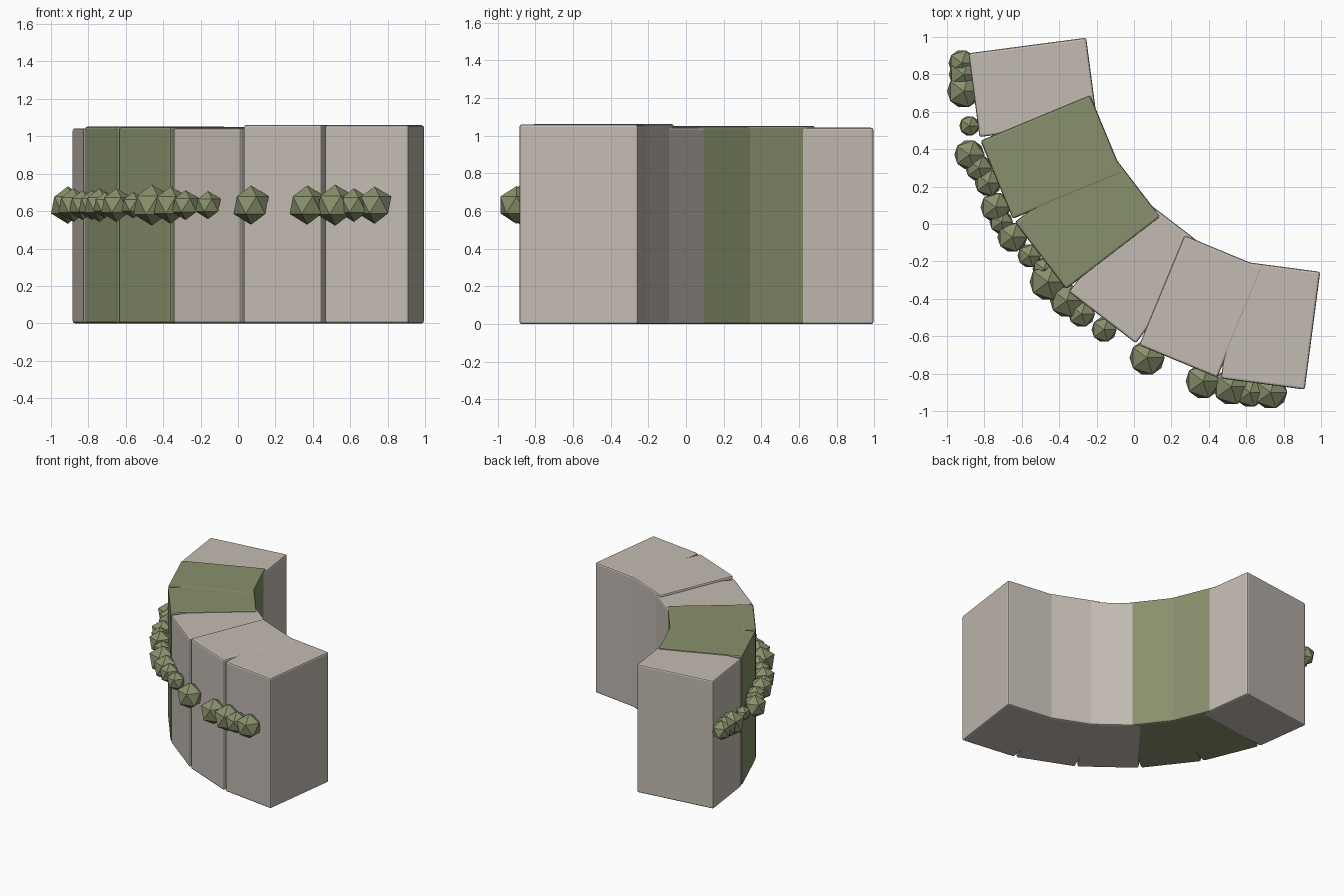
import bpy
import bmesh
from math import cos, sin, radians
from mathutils import Matrix, Vector

cube = bpy.data.objects.get("Cube")
if cube:
    bpy.data.objects.remove(cube, do_unlink=True)


def make_material(name, colour):
    mat = bpy.data.materials.new(name)
    mat.use_nodes = True
    mat.diffuse_color = (*colour, 1)
    mat.node_tree.nodes["Principled BSDF"].inputs["Base Color"].default_value = (*colour, 1)
    return mat


stone = make_material("pale stone", (0.55, 0.50, 0.45))
moss = make_material("moss green", (0.25, 0.28, 0.15))


def add_object(name, bm, material):
    mesh = bpy.data.meshes.new(name)
    bm.to_mesh(mesh)
    bm.free()
    mesh.materials.append(material)
    obj = bpy.data.objects.new(name, mesh)
    bpy.context.collection.objects.link(obj)
    return obj


# Curved wall: six blocks fanned around a common centre
ARC_CENTRE = Vector((0.923, 0.923, 0))
OUTER_RADIUS = 1.794
DEPTH = 0.635
WIDTH = 0.452
ARC_STEP = 15


def wall_block(index, height, material):
    angle = radians(180 + ARC_STEP * (index + 0.5))
    radius = OUTER_RADIUS - DEPTH / 2
    place = (Matrix.Translation(ARC_CENTRE)
             @ Matrix.Rotation(angle, 4, "Z")
             @ Matrix.Translation((radius, 0, height / 2))
             @ Matrix.Diagonal((DEPTH, WIDTH, height, 1)))
    bm = bmesh.new()
    bmesh.ops.create_cube(bm, size=1, matrix=place)
    block = add_object(f"wall_block_{index + 1}", bm, material)
    bevel = block.modifiers.new("worn edges", "BEVEL")
    bevel.width = 0.012
    bevel.segments = 2


blocks = [(1.042, stone), (1.052, moss), (1.050, moss),
          (1.043, stone), (1.061, stone), (1.059, stone)]
for index, (height, material) in enumerate(blocks):
    wall_block(index, height, material)

# Moss clumps strung along the outer face: x, y, radius
MOSS_HEIGHT = 0.632
clumps = [
    (-.92, .86, .08), (-.91, .80, .09), (-.91, .71, .10), (-.88, .525, .06),
    (-.88, .37, .09), (-.83, .30, .08), (-.78, .22, .08), (-.74, .09, .09),
    (-.71, .01, .07), (-.65, -.07, .09), (-.56, -.17, .07), (-.48, -.24, .07),
    (-.46, -.31, .11), (-.36, -.41, .10), (-.28, -.48, .08), (-.16, -.565, .075),
    (.07, -.715, .105), (.37, -.84, .105), (.52, -.87, .11), (.62, -.90, .09),
    (.73, -.90, .10),
]
for number, (x, y, radius) in enumerate(clumps, start=1):
    bm = bmesh.new()
    bmesh.ops.create_icosphere(bm, subdivisions=1, radius=radius,
                               matrix=Matrix.Translation((x, y, MOSS_HEIGHT)))
    add_object(f"moss_clump_{number}", bm, moss)
